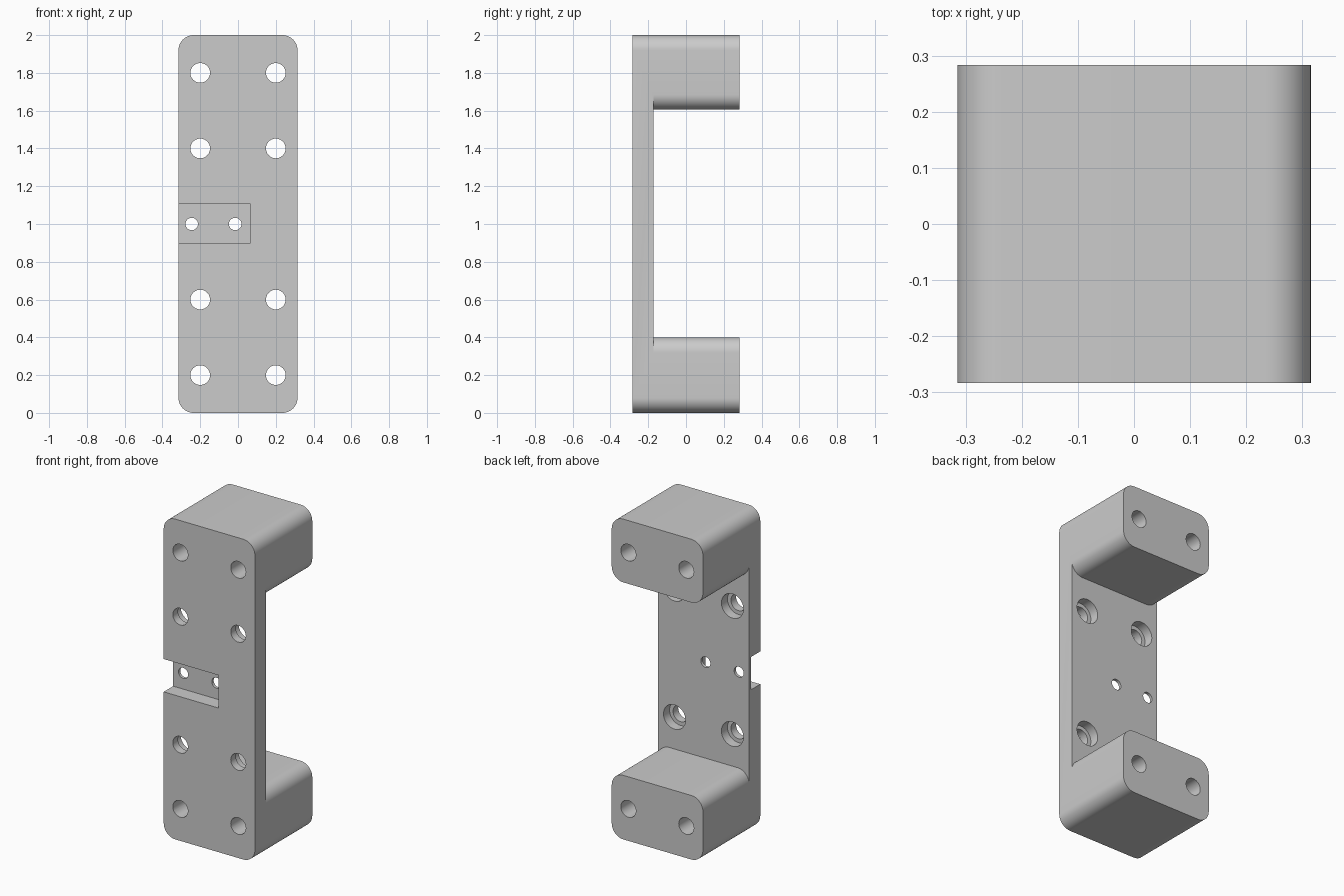
import bpy, bmesh, math

cube = bpy.data.objects.get("Cube")
if cube:
    bpy.data.objects.remove(cube, do_unlink=True)

HALF_W, HALF_D, HEIGHT, RADIUS = 0.315, 0.283, 2.0, 0.08
PLATE_BACK = -0.172
FOOT_TOP, HEAD_BOTTOM = 0.4, 1.605

grey = bpy.data.materials.new("plain grey")
grey.use_nodes = True
colour = (0.6, 0.6, 0.6, 1)
grey.diffuse_color = colour
grey.node_tree.nodes["Principled BSDF"].inputs["Base Color"].default_value = colour


def prism(name, outline, y0, y1):
    """Extrude an x-z outline from y0 to y1."""
    bm = bmesh.new()
    face = bm.faces.new([bm.verts.new((x, y0, z)) for x, z in outline])
    ext = bmesh.ops.extrude_face_region(bm, geom=[face])
    verts = [v for v in ext["geom"] if isinstance(v, bmesh.types.BMVert)]
    bmesh.ops.translate(bm, verts=verts, vec=(0, y1 - y0, 0))
    bmesh.ops.recalc_face_normals(bm, faces=bm.faces)
    mesh = bpy.data.meshes.new(name)
    bm.to_mesh(mesh)
    bm.free()
    obj = bpy.data.objects.new(name, mesh)
    bpy.context.collection.objects.link(obj)
    mesh.materials.append(grey)
    return obj


def arc(cx, cz, r, start, sweep, steps):
    angles = [math.radians(start + sweep * i / steps) for i in range(steps + 1)]
    return [(cx + r * math.cos(a), cz + r * math.sin(a)) for a in angles]


def circle(x, z, r):
    return arc(x, z, r, 0, 360, 40)[:-1]


def rectangle(x0, x1, z0, z1):
    return [(x0, z0), (x1, z0), (x1, z1), (x0, z1)]


# Solid body with rounded long edges
cx, low, high = HALF_W - RADIUS, RADIUS, HEIGHT - RADIUS
outline = []
for x, z, start in ((cx, low, -90), (cx, high, 0), (-cx, high, 90), (-cx, low, 180)):
    outline += arc(x, z, RADIUS, start, 90, 12)
bracket = prism("bracket", outline, -HALF_D, HALF_D)

# Gap between the two end blocks, following their rounded inner edges
low, high = FOOT_TOP - RADIUS, HEAD_BOTTOM + RADIUS
gap = [(0.4, low), (0.4, high)] + arc(cx, high, RADIUS, 0, -90, 12)
gap += arc(-cx, high, RADIUS, 270, -90, 12) + [(-0.4, high), (-0.4, low)]
gap += arc(-cx, low, RADIUS, 180, -90, 12) + arc(cx, low, RADIUS, 90, -90, 12)
cutters = [prism("gap_cutter", gap, PLATE_BACK, 0.4)]

# Shallow slot in the front with two small holes
cutters.append(prism("slot_cutter", rectangle(-0.4, 0.065, 0.9, 1.105), -0.4, -0.19))
for x in (-0.245, -0.015):
    cutters.append(prism("small_hole_cutter", circle(x, 1.0, 0.033), -0.3, -0.1))

# Bolt holes, the inner four counterbored from behind
for x in (-0.2, 0.2):
    for z in (0.2, 0.6, 1.4, 1.8):
        cutters.append(prism("bolt_hole_cutter", circle(x, z, 0.052), -0.4, 0.4))
        if 0.5 < z < 1.5:
            cutters.append(prism("counterbore_cutter", circle(x, z, 0.076),
                                 PLATE_BACK - 0.06, 0.0))

for cutter in cutters:
    cutter.hide_render = True
    cutter.hide_viewport = True
    mod = bracket.modifiers.new(cutter.name, "BOOLEAN")
    mod.operation, mod.solver, mod.object = "DIFFERENCE", "EXACT", cutter

# Apply the cuts, drop the cutters and smooth the rounded faces
bpy.context.view_layer.update()
evaluated = bracket.evaluated_get(bpy.context.evaluated_depsgraph_get())
result = bpy.data.meshes.new_from_object(evaluated)
bracket.modifiers.clear()
bracket.data = result
result.name = "bracket"
for cutter in cutters:
    bpy.data.objects.remove(cutter, do_unlink=True)

bpy.ops.object.select_all(action="DESELECT")
bracket.select_set(True)
bpy.context.view_layer.objects.active = bracket
bpy.ops.object.shade_smooth_by_angle(angle=math.radians(30))
